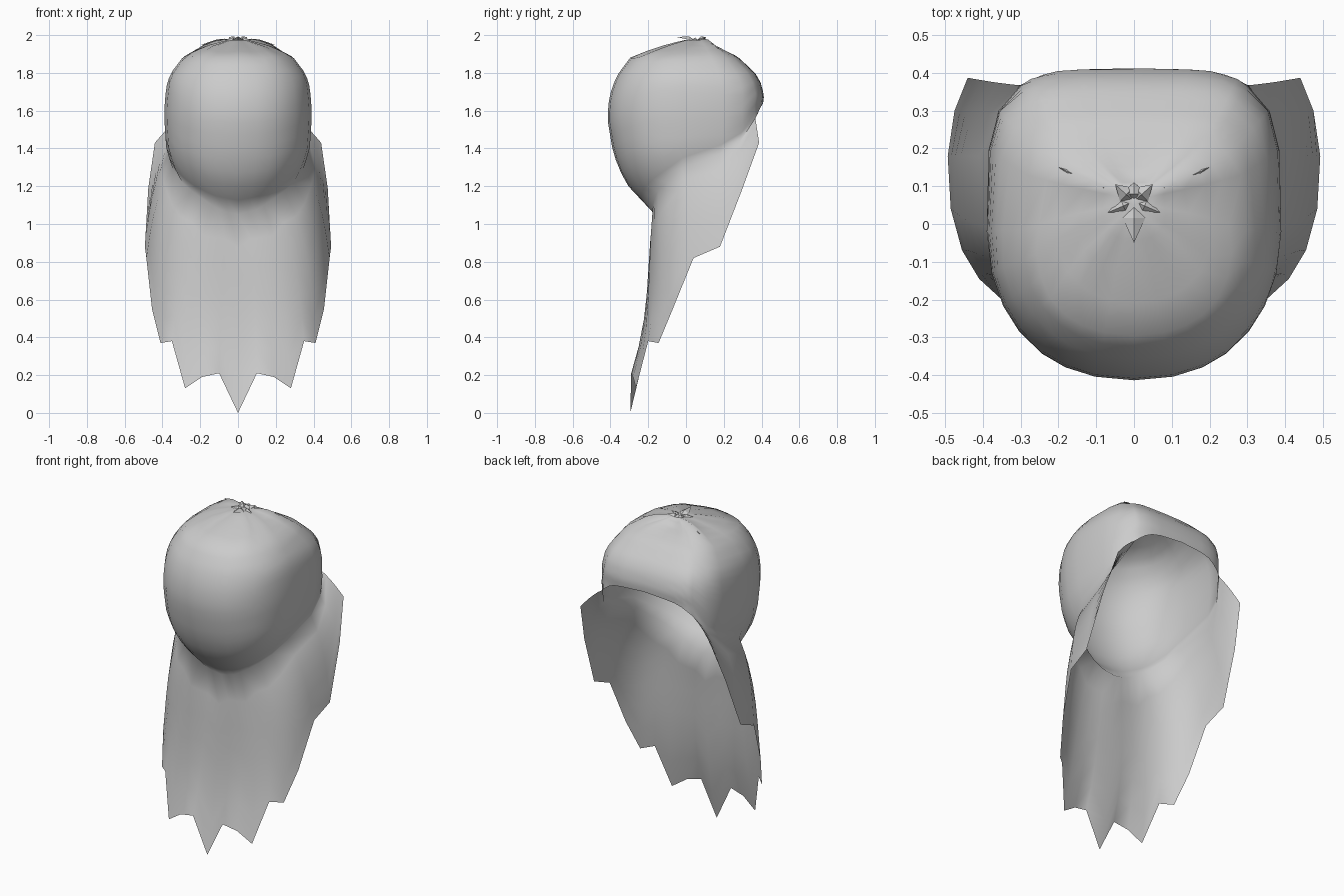
import bpy, bmesh, math
from mathutils import Vector

if "Cube" in bpy.data.objects:
    bpy.data.objects.remove(bpy.data.objects["Cube"])

cloth = bpy.data.materials.new("grey cloth")
cloth.use_nodes = True
cloth.diffuse_color = (0.6, 0.6, 0.6, 1)
cloth.node_tree.nodes["Principled BSDF"].inputs["Base Color"].default_value = (0.6, 0.6, 0.6, 1)


def lerp_table(table, key):
    """Linear lookup in rows sorted by their first value."""
    for low, high in zip(table, table[1:]):
        if key <= high[0]:
            break
    f = min(max((key - low[0]) / (high[0] - low[0]), 0), 1)
    return [a + (b - a) * f for a, b in zip(low, high)][1:]


def finish(bm, name, angle):
    bmesh.ops.remove_doubles(bm, verts=bm.verts, dist=0.0005)
    bmesh.ops.recalc_face_normals(bm, faces=bm.faces)
    mesh = bpy.data.meshes.new(name)
    bm.to_mesh(mesh)
    bm.free()
    mesh.materials.append(cloth)
    ob = bpy.data.objects.new(name, mesh)
    bpy.context.collection.objects.link(ob)
    bpy.ops.object.select_all(action="DESELECT")
    ob.select_set(True)
    bpy.context.view_layer.objects.active = ob
    bpy.ops.object.shade_smooth_by_angle(angle=math.radians(angle))


# Head sections: height, half width, front y, back y, centre y
SECTIONS = [
    (1.05, .19, -.165, .20, 0), (1.12, .23, -.23, .26, 0), (1.2, .295, -.305, .31, 0),
    (1.3, .35, -.36, .35, 0), (1.4, .38, -.39, .39, 0), (1.55, .39, -.415, .412, 0),
    (1.61, .39, -.413, .405, 0), (1.68, .385, -.405, .413, 0), (1.75, .375, -.38, .395, 0),
    (1.8, .355, -.355, .365, 0), (1.885, .29, -.29, .275, 0), (1.94, .18, -.125, .18, .03),
    (1.975, .05, 0, .1, .05)]
# Height of the tilted neckline by angle from the front
NECK = [(0, 1.05), (25, 1.075), (45, 1.12), (61, 1.175), (75, 1.225), (90, 1.305),
        (103, 1.37), (122, 1.44), (143, 1.56), (161, 1.62), (180, 1.645)]
# Ragged hem of the drape: neckline angle, then position
HEM = [
    (0, 0, -.295, 0), (13, .1, -.29, .21), (25, .19, -.28, .19), (36, .28, -.265, .13),
    (49, .35, -.2, .38), (61, .41, -.145, .37), (74, .455, -.07, .55), (88, .485, .04, .82),
    (103, .493, .18, .88), (122, .475, .3, 1.19), (143, .44, .387, 1.43)]
TOP = 1.975
ROWS = 18


def head_point(deg, t):
    """Point on the head from the gathered top (t=0) to the neckline (t=1)."""
    turn = abs(deg)
    a = math.radians(turn)
    z = TOP + (lerp_table(NECK, turn)[0] - TOP) * t ** 1.5
    half, front, back, mid = lerp_table(SECTIONS, z)
    c, s = math.cos(a), math.sin(a)
    power = 2 / (2.25 if c > 0 else 4)
    x = half * abs(s) ** power
    y = mid + (front - mid if c > 0 else back - mid) * abs(c) ** power
    # pleats fading out from the knot, with a ridge each side and a dip behind
    fade = max(0, 1 - t / .4) * min(1, t * 8)
    ridge = math.exp(-((turn - 118) / 14) ** 2)
    dip = max(0, (turn - 140) / 40)
    z += fade * (.006 * math.cos(9 * a) + .03 * ridge - .03 * dip)
    return Vector((math.copysign(x, deg), y, z))


# Hollow head, open along the neckline, joined to the drape
bm = bmesh.new()
half_angles = [h[0] for h in HEM] + [150, 157, 164, 172]
angles = [-a for a in half_angles[:0:-1]] + half_angles + [180]
columns = [[bm.verts.new(head_point(a, r / ROWS)) for r in range(ROWS + 1)] for a in angles]
peak = bm.verts.new((0, .05, TOP))
for i, left in enumerate(columns):
    right = columns[(i + 1) % len(columns)]
    bm.faces.new((peak, left[0], right[0]))
    for r in range(ROWS):
        bm.faces.new((left[r], left[r + 1], right[r + 1], right[r]))

# Drape hanging from the front and sides of the neckline, open at the back
neck = {a: col[-1] for a, col in zip(angles, columns)}
DROP = 6
hem_half = [(a, Vector((x, y, z))) for a, x, y, z in HEM]
hem = [(-a, Vector((-p.x, p.y, p.z))) for a, p in hem_half[:0:-1]] + hem_half
strips = []
for a, end in hem:
    start = neck[a].co
    swell = .06 * (end - start).length * min(1, abs(a) / 60)
    tuck = .05 * max(0, math.cos(math.radians(a)))
    strip = [neck[a]]
    for k in range(1, DROP + 1):
        f = k / DROP
        p = start.lerp(end, f)
        p.x += math.copysign(swell, a) * math.sin(math.pi * f ** .75)
        p.y += tuck * f * math.sin(math.pi * f)
        strip.append(bm.verts.new(p))
    strips.append(strip)
for left, right in zip(strips, strips[1:]):
    for k in range(DROP):
        bm.faces.new((left[k], left[k + 1], right[k + 1], right[k]))
finish(bm, "cloth_hood", 80)

# Gathered knot: pointed folds spreading from the crown
bm = bmesh.new()
hub = Vector((0, .06, 1.965))


def fold(tip, width):
    """A small ridged fold tapering from the hub to its tip."""
    tip = Vector(tip)
    side = (tip - hub).cross(Vector((0, 0, 1))).normalized() * width
    mid = hub.lerp(tip, .4)
    ridge = bm.verts.new(mid + Vector((0, 0, .018)))
    a, b = bm.verts.new(mid + side), bm.verts.new(mid - side)
    root, end = bm.verts.new(hub), bm.verts.new(tip)
    for tri in ((root, a, ridge), (root, ridge, b), (a, end, ridge), (ridge, end, b)):
        bm.faces.new(tri)


fold((0, -.05, 1.99), .03)
fold((0, .11, 1.985), .035)
for sx in (-1, 1):
    fold((sx * .05, .105, 1.99), .025)
    fold((sx * .2, .15, 1.95), .02)
    fold((sx * .07, .03, 1.975), .02)
finish(bm, "crown_knot", 30)
